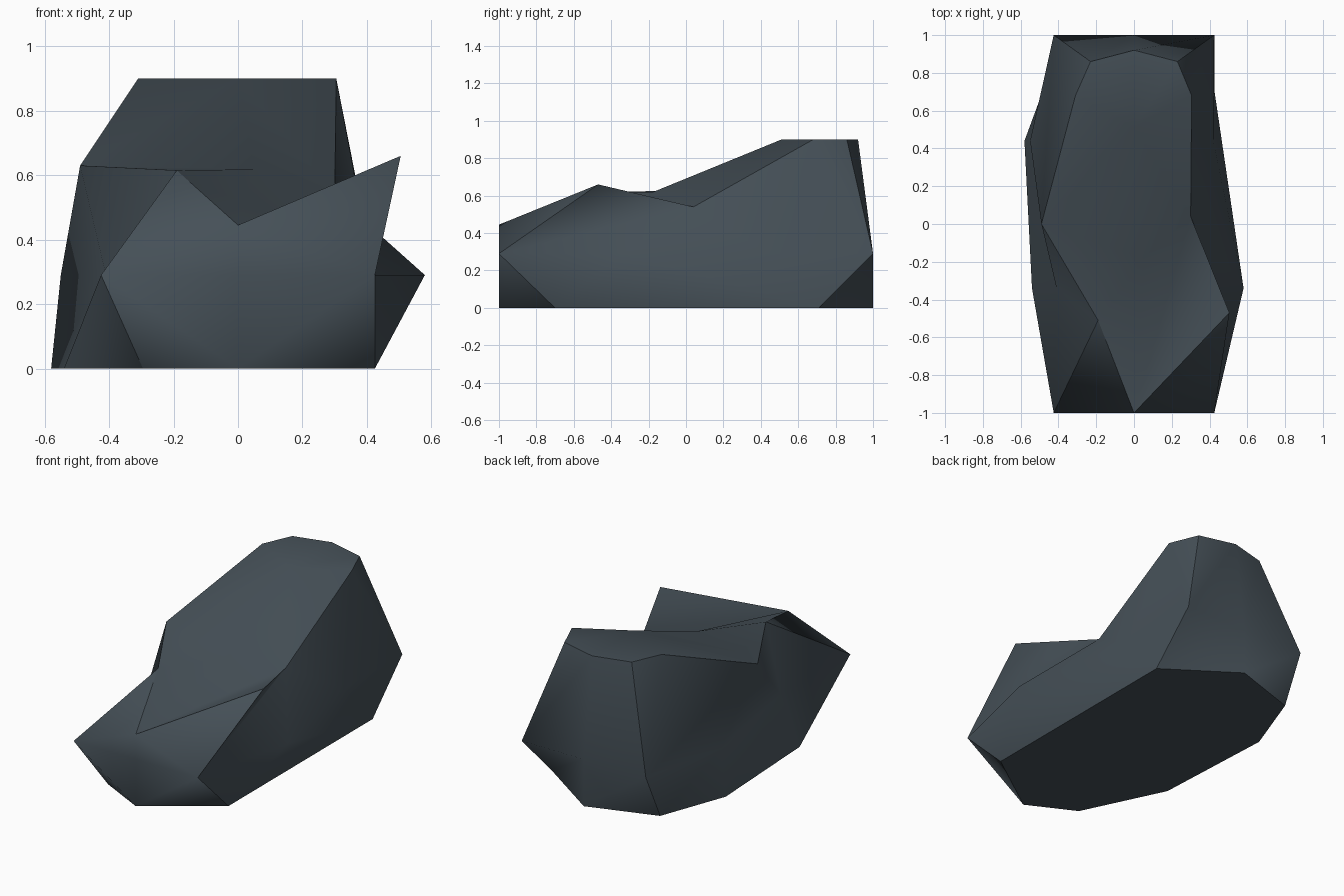
import bpy
import bmesh

cube = bpy.data.objects.get("Cube")
if cube:
    bpy.data.objects.remove(cube, do_unlink=True)

WAIST_Z = 0.29

# Columns counter-clockwise from the front: foot xy, waist xy, crown xyz
columns = [
    ((0, -1), (0, -1), (0, -1, .445)),
    ((.425, -.7), (.425, -1), (.505, -.47, .66)),
    ((.425, -.7), (.58, -.34), (.3, .04, .54)),
    ((.425, .71), (.42, .44), (.3, .04, .54)),
    ((.425, .71), (.425, 1), (.305, .68, .9)),
    ((.425, .71), (.425, 1), (.23, .86, .9)),
    ((0, 1), (0, 1), (0, .92, .9)),
    ((-.425, .86), (-.425, 1), (-.23, .86, .9)),
    ((-.425, .86), (-.425, 1), (-.31, .68, .9)),
    ((-.58, .44), (-.55, .44), (-.49, 0, .63)),
    ((-.54, -.34), (-.41, -.34), (-.49, 0, .63)),
    ((-.295, -.85), (-.425, -1), (-.19, -.51, .615)),
]
CORNERS = (1, 5, 7, 11)    # columns with a hard edge between the walls

bm = bmesh.new()
known = {}


def vert(co):
    """Return the vertex at a point, sharing repeated points."""
    if co not in known:
        known[co] = bm.verts.new(co)
    return known[co]


def face(*corners):
    """Add a face, collapsing repeated corners."""
    unique = list(dict.fromkeys(corners))
    if len(unique) > 2:
        bm.faces.new(unique)


def harden(chain):
    """Mark the edges along a chain of vertices as sharp."""
    for a, b in zip(chain, chain[1:]):
        edge = bm.edges.get((a, b)) if a is not b else None
        if edge:
            edge.smooth = False


foot = [vert((*c[0], 0)) for c in columns]
waist = [vert((*c[1], WAIST_Z)) for c in columns]
crown = [vert(c[2]) for c in columns]

# Side walls: panels fold along the rising diagonal, the listed ones along the falling
for low, high, falling in ((foot, waist, (2, 11)), (waist, crown, (0,))):
    for i in range(len(columns)):
        j = (i + 1) % len(columns)
        if i in falling:
            face(low[i], low[j], high[i])
            face(low[j], high[j], high[i])
        else:
            face(low[i], low[j], high[j])
            face(low[i], high[j], high[i])

# Flat underside
face(*reversed(foot))

# Raised front lip, low shelf, slope and high back plateau
shelf = vert((.05, -.18, .618))
plateau = vert((0, .51, .9))
face(crown[0], crown[1], crown[3])
for a, b in ((9, 11), (11, 0), (0, 3)):
    face(crown[a], crown[b], shelf)
for i in range(3, 9):
    face(crown[i], crown[i + 1], plateau)
face(shelf, crown[3], plateau)
face(shelf, plateau, crown[9])

bmesh.ops.recalc_face_normals(bm, faces=bm.faces[:])

# Smooth walls and cap, separated by hard rims and corners
for f in bm.faces:
    f.smooth = True
harden(foot + foot[:1])
harden(crown + crown[:1])
for i in CORNERS:
    harden((foot[i], waist[i], crown[i]))

mesh = bpy.data.meshes.new("rock")
bm.to_mesh(mesh)
bm.free()

rock = bpy.data.objects.new("rock", mesh)
bpy.context.collection.objects.link(rock)

# Dark slate stone
stone = bpy.data.materials.new("slate_grey")
stone.use_nodes = True
colour = (.06, .08, .096, 1)
stone.diffuse_color = colour
shader = stone.node_tree.nodes["Principled BSDF"]
shader.inputs["Base Color"].default_value = colour
shader.inputs["Roughness"].default_value = 0.9
mesh.materials.append(stone)
